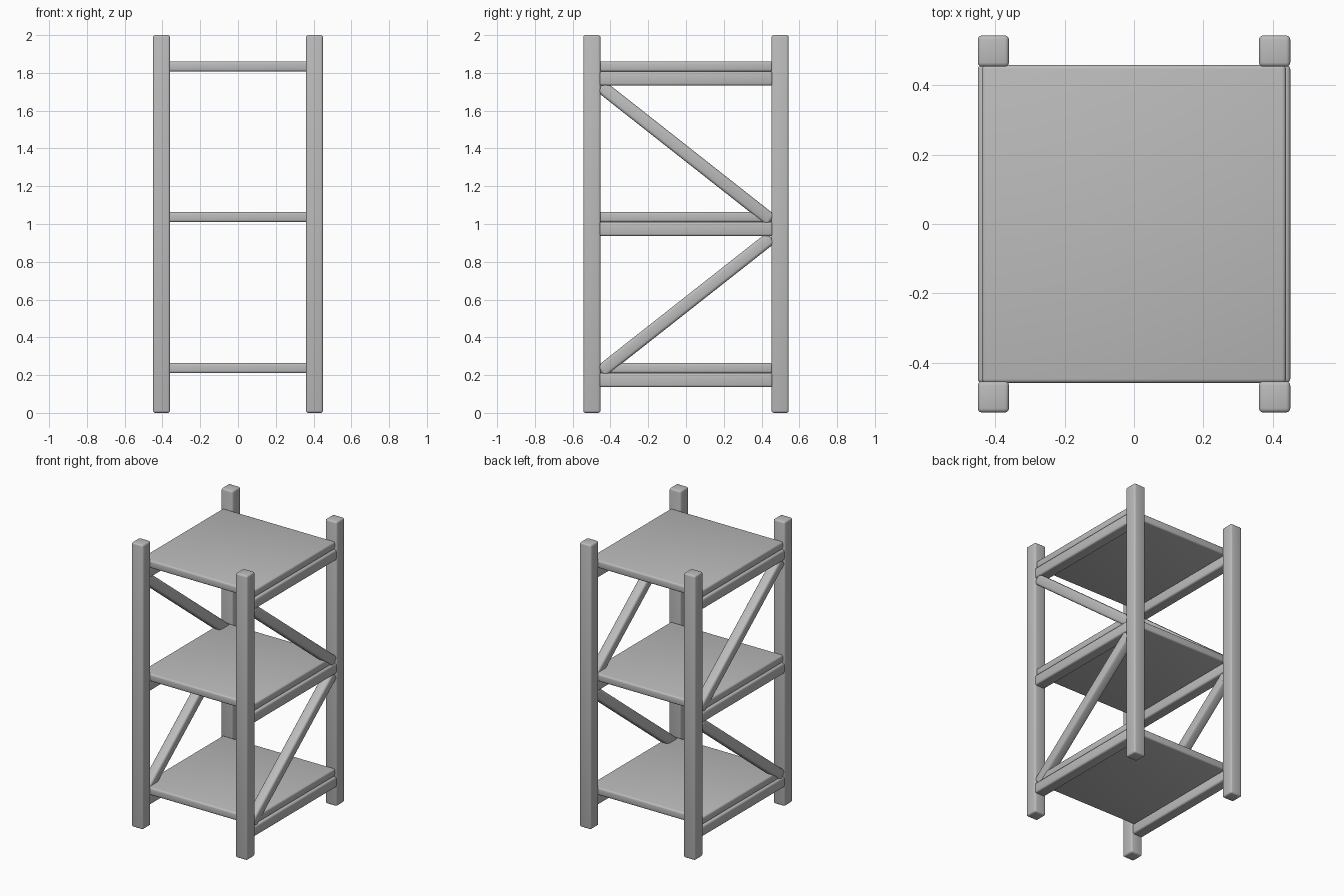
import bpy
import math

if "Cube" in bpy.data.objects:
    bpy.data.objects.remove(bpy.data.objects["Cube"], do_unlink=True)

grey = bpy.data.materials.new("plain grey")
grey.use_nodes = True
COLOUR = (0.5, 0.5, 0.5, 1)
grey.diffuse_color = COLOUR
grey.node_tree.nodes["Principled BSDF"].inputs["Base Color"].default_value = COLOUR


def beam(name, centre, size, tilt=0.0, bevel=0.012):
    """Softly rounded box, optionally tilted about the x axis."""
    bpy.ops.mesh.primitive_cube_add(size=1, location=centre)
    ob = bpy.context.object
    ob.name = name
    ob.scale = size
    bpy.ops.object.transform_apply(location=False, rotation=False, scale=True)
    ob.rotation_euler.x = tilt
    ob.data.materials.append(grey)
    mod = ob.modifiers.new("rounded edges", "BEVEL")
    mod.width = bevel
    mod.segments = 3
    bpy.ops.object.modifier_apply(modifier=mod.name)
    bpy.ops.object.shade_smooth_by_angle(angle=math.radians(35))
    return ob


def brace(name, x, start, end):
    """Diagonal bar between two (y, z) points."""
    dy, dz = end[0] - start[0], end[1] - start[1]
    centre = (x, (start[0] + end[0]) / 2, (start[1] + end[1]) / 2)
    beam(name, centre, (0.07, math.hypot(dy, dz), 0.07), math.atan2(dz, dy), 0.016)


LEVELS = {"lower": 0.21, "middle": 1.01, "upper": 1.807}

# Shelf boards
for level, z in LEVELS.items():
    beam(level + "_shelf", (0, 0, z + 0.027), (0.876, 0.916, 0.054))

for side, sx in (("left", 1), ("right", -1)):
    # Corner posts
    for end, sy in (("front", -1), ("back", 1)):
        beam(f"{end}_{side}_post", (sx * 0.405, sy * 0.498, 1), (0.09, 0.09, 2))
    # Rails under the shelves
    for level, z in LEVELS.items():
        beam(f"{level}_{side}_rail", (sx * 0.41, 0, z - 0.037), (0.08, 0.916, 0.074))
    # Diagonal braces meeting at the back of the middle shelf
    brace(f"lower_{side}_brace", sx * 0.41, (-0.451, 0.218), (0.451, 0.928))
    brace(f"upper_{side}_brace", sx * 0.41, (-0.451, 1.729), (0.451, 1.019))
